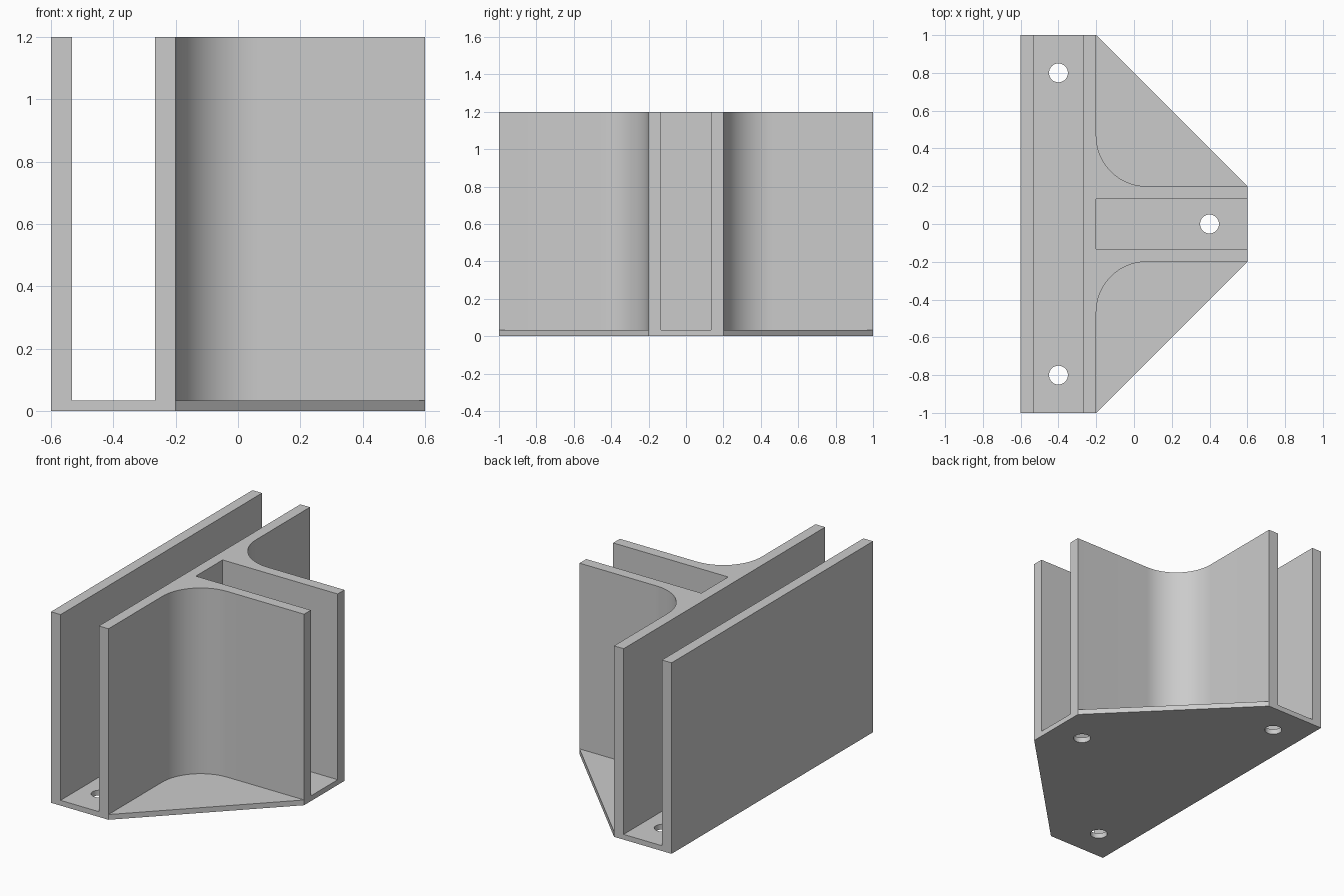
import bpy, bmesh
from math import cos, sin, pi, radians

cube = bpy.data.objects.get("Cube")
if cube:
    bpy.data.objects.remove(cube, do_unlink=True)

HEIGHT, FLOOR, WALL = 1.2, 0.033, 0.067
LEFT, STEP, RIGHT = -0.6, -0.2, 0.6      # x of back, crossbar face, stem end
HALF_LEN, HALF_STEM = 1.0, 0.2           # y half sizes of crossbar and stem
FILLET, HOLE = 0.267, 0.05
OVER = 0.3                               # overshoot of the cutters

grey = bpy.data.materials.new("plain grey")
grey.use_nodes = True
colour = (0.6, 0.6, 0.6, 1)
grey.diffuse_color = colour
grey.node_tree.nodes["Principled BSDF"].inputs["Base Color"].default_value = colour


def prism(name, outline, z0, z1):
    """Upright solid from a flat outline."""
    bm = bmesh.new()
    face = bm.faces.new([bm.verts.new((x, y, z0)) for x, y in outline])
    top = bmesh.ops.extrude_face_region(bm, geom=[face])["geom"]
    bmesh.ops.translate(bm, vec=(0, 0, z1 - z0),
                        verts=[v for v in top if isinstance(v, bmesh.types.BMVert)])
    bmesh.ops.recalc_face_normals(bm, faces=bm.faces)
    mesh = bpy.data.meshes.new(name)
    bm.to_mesh(mesh)
    bm.free()
    mesh.materials.append(grey)
    obj = bpy.data.objects.new(name, mesh)
    bpy.context.collection.objects.link(obj)
    return obj


def box(x0, x1, y):
    return [(x0, -y), (x1, -y), (x1, y), (x0, y)]


def arc(cx, cy, r, a0, a1, n):
    return [(cx + r * cos(a0 + (a1 - a0) * i / n),
             cy + r * sin(a0 + (a1 - a0) * i / n)) for i in range(n + 1)]


# Solid body with the outline of the base plate
half = [(RIGHT, HALF_STEM), (STEP, HALF_LEN), (LEFT, HALF_LEN)]
bracket = prism("bracket", half + [(x, -y) for x, y in reversed(half)], 0, HEIGHT)

# Long slot and stem slot
top = HEIGHT + OVER
cutters = [
    prism("long_slot_cutter", box(LEFT + WALL, STEP - WALL, HALF_LEN + OVER), FLOOR, top),
    prism("stem_slot_cutter", box(STEP, RIGHT + OVER, HALF_STEM - WALL), FLOOR, top),
]

# Rounded inner corners on both sides of the stem
corner = arc(STEP + FILLET, HALF_STEM + FILLET, FILLET, pi, 1.5 * pi, 20)
corner += [(RIGHT + OVER, HALF_STEM), (RIGHT + OVER, HALF_LEN + OVER),
           (STEP, HALF_LEN + OVER)]
for side in (1, -1):
    cutters.append(prism("corner_cutter", [(x, y * side) for x, y in corner], FLOOR, top))

# Screw holes through the floor
for x, y in ((-0.4, 0.8), (-0.4, -0.8), (0.4, 0)):
    ring = arc(x, y, HOLE, 0, 2 * pi, 32)[:-1]
    cutters.append(prism("hole_cutter", ring, -OVER, FLOOR + OVER))

bpy.ops.object.select_all(action="DESELECT")
bpy.context.view_layer.objects.active = bracket
bracket.select_set(True)
for cutter in cutters:
    mod = bracket.modifiers.new("cut", "BOOLEAN")
    mod.operation, mod.solver, mod.object = "DIFFERENCE", "EXACT", cutter
    bpy.ops.object.modifier_apply(modifier=mod.name)
    bpy.data.objects.remove(cutter, do_unlink=True)

bpy.ops.object.shade_smooth_by_angle(angle=radians(30))
